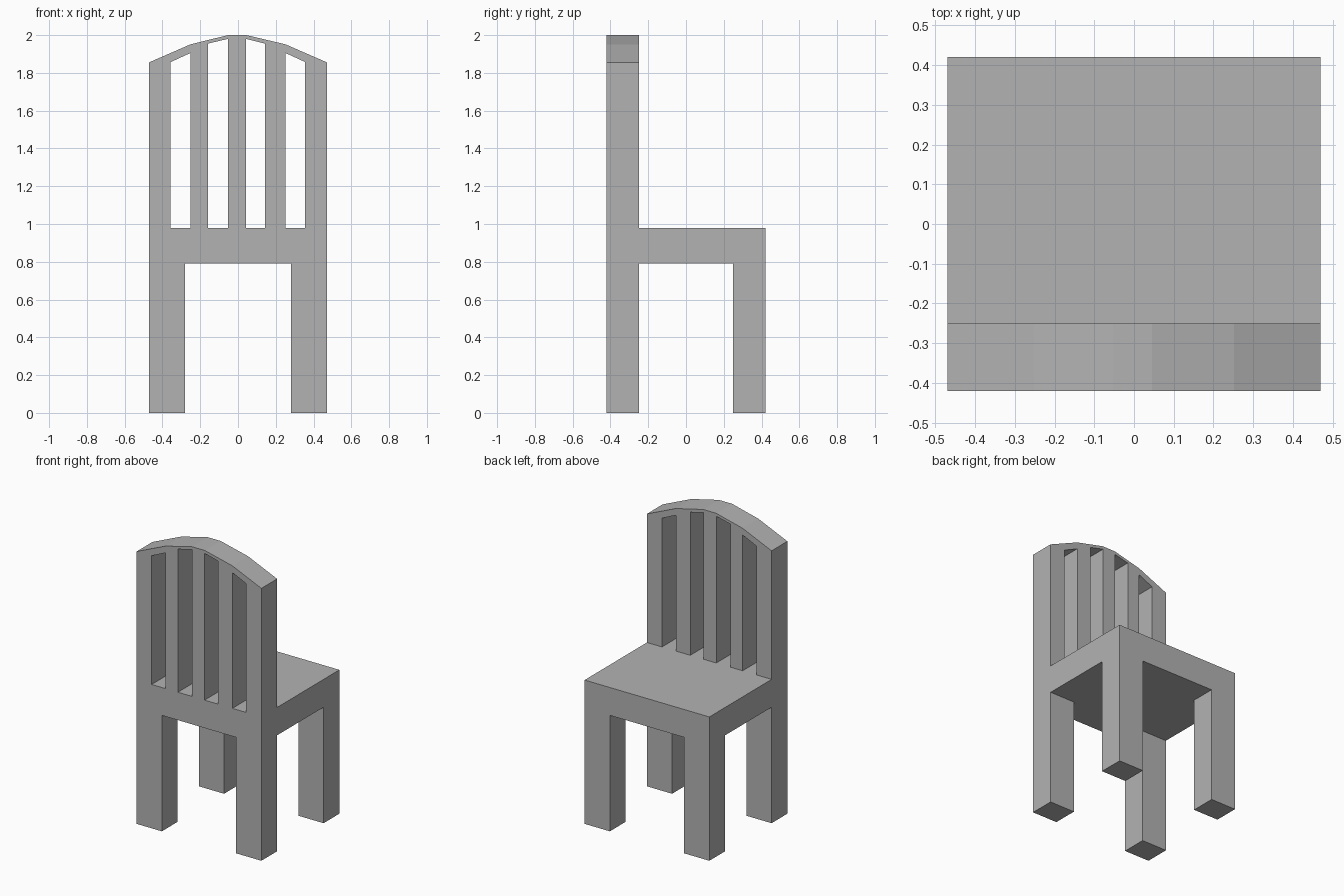
import bpy
import bmesh
from math import pi

cube = bpy.data.objects.get("Cube")
if cube:
    bpy.data.objects.remove(cube, do_unlink=True)

grey = bpy.data.materials.new("plain grey")
grey.use_nodes = True
colour = (0.45, 0.45, 0.45, 1)
grey.diffuse_color = colour
grey.node_tree.nodes["Principled BSDF"].inputs["Base Color"].default_value = colour


def slab(name, loops, y0, y1):
    """Extrude x-z outlines (the first is the border, the rest are holes) from y0 to y1."""
    curve = bpy.data.curves.new(name, "CURVE")
    curve.dimensions = "2D"
    curve.fill_mode = "BOTH"
    curve.extrude = (y1 - y0) / 2
    for loop in loops:
        spline = curve.splines.new("POLY")
        spline.points.add(len(loop) - 1)
        for point, (x, z) in zip(spline.points, loop):
            point.co = (x, z, 0, 1)
        spline.use_cyclic_u = True
        spline.use_smooth = False
    obj = bpy.data.objects.new(name, curve)
    bpy.context.collection.objects.link(obj)
    bpy.ops.object.select_all(action="DESELECT")
    obj.select_set(True)
    bpy.context.view_layer.objects.active = obj
    bpy.ops.object.convert(target="MESH")
    obj = bpy.context.view_layer.objects.active
    # Weld the caps to the sides and keep every face flat
    bm = bmesh.new()
    bm.from_mesh(obj.data)
    bmesh.ops.remove_doubles(bm, verts=bm.verts, dist=0.0005)
    bmesh.ops.recalc_face_normals(bm, faces=bm.faces)
    for face in bm.faces:
        face.smooth = False
    bm.to_mesh(obj.data)
    bm.free()
    obj.data.materials.clear()
    obj.data.materials.append(grey)
    obj.rotation_euler = (pi / 2, 0, 0)
    obj.location.y = (y0 + y1) / 2
    return obj


W, D = 0.47, 0.42           # half width and half depth
LEG, INNER = 0.28, 0.25     # inner leg faces in x and y
LOW, HIGH = 0.79, 0.98      # seat underside and top

legs = [(-W, 0), (-LEG, 0), (-LEG, LOW), (LEG, LOW), (LEG, 0), (W, 0)]

# Backrest with its two legs, arched top and four slots
arch = [(W, 1.856), (0.252, 1.951), (0.045, 2), (-0.053, 2), (-0.252, 1.951), (-W, 1.856)]
slots = [(-0.357, 1.857, -0.252, 1.905), (-0.159, 1.955, -0.053, 1.98),
         (0.042, 1.98, 0.143, 1.955), (0.252, 1.905, 0.356, 1.857)]
holes = [[(a, HIGH), (b, HIGH), (b, zb), (a, za)] for a, za, b, zb in slots]
slab("backrest_and_legs", [legs + arch] + holes, -D, -INNER)

# Seat between the two leg frames
slab("seat", [[(-W, LOW), (W, LOW), (W, HIGH), (-W, HIGH)]], -INNER, INNER)

# Seat edge with the other two legs
slab("seat_edge_and_legs", [legs + [(W, HIGH), (-W, HIGH)]], INNER, D)
